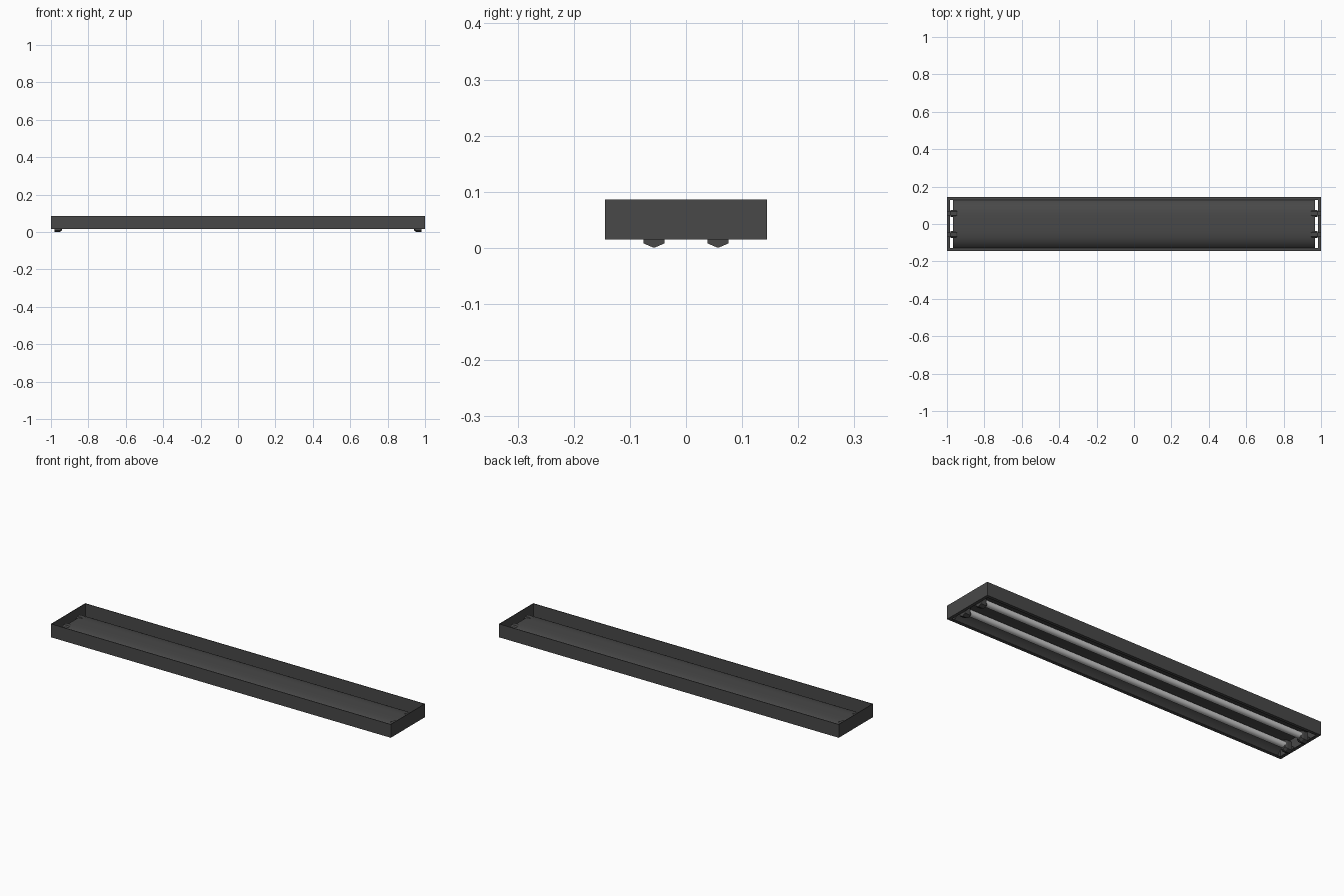
import bpy, bmesh, math

if "Cube" in bpy.data.objects:
    bpy.data.objects.remove(bpy.data.objects["Cube"])

L, W = 1.0, 0.144          # half length, half width
Z0, Z1 = 0.015, 0.086      # housing bottom and top
T, LIP = 0.003, 0.016      # sheet thickness, bottom lip width

dark = bpy.data.materials.new("dark_metal")
dark.diffuse_color = (0.065, 0.065, 0.065, 1)
dark.use_nodes = True
dark.node_tree.nodes["Principled BSDF"].inputs["Base Color"].default_value = dark.diffuse_color


def make(name, verts, faces, mat=None, smooth=None):
    me = bpy.data.meshes.new(name)
    me.from_pydata(verts, [], faces)
    bm = bmesh.new()
    bm.from_mesh(me)
    bmesh.ops.recalc_face_normals(bm, faces=bm.faces)
    bm.to_mesh(me)
    bm.free()
    ob = bpy.data.objects.new(name, me)
    bpy.context.collection.objects.link(ob)
    if mat:
        me.materials.append(mat)
    if smooth:
        bpy.ops.object.select_all(action='DESELECT')
        ob.select_set(True)
        bpy.context.view_layer.objects.active = ob
        bpy.ops.object.shade_smooth_by_angle(angle=math.radians(smooth))
    return ob


def loft(name, sections, closed=False, mat=dark, smooth=None):
    """Skin a list of closed rings; cap the ends or join them in a loop."""
    n, m = len(sections[0]), len(sections)
    verts = [p for s in sections for p in s]
    faces = []
    for i in range(m if closed else m - 1):
        a, b = i * n, ((i + 1) % m) * n
        faces += [(a + j, a + (j + 1) % n, b + (j + 1) % n, b + j) for j in range(n)]
    if not closed:
        faces += [tuple(range(n)), tuple(range((m - 1) * n, m * n))]
    return make(name, verts, faces, mat, smooth)


# Housing: L-shaped section (thin wall with inward bottom lip) swept round the rectangle
section = [(0, Z0), (0, Z1), (T, Z1), (T, Z0 + T), (LIP, Z0 + T), (LIP, Z0)]
loft("housing_frame",
     [[(sx * (L - d), sy * (W - d), z) for d, z in section]
      for sx, sy in ((-1, -1), (1, -1), (1, 1), (-1, 1))], closed=True)

# Reflector: arched sheet, open below, running the length of the housing
half, N, th = W - LIP + 0.001, 24, 0.002


def arch(drop):
    pts = []
    for i in range(N + 1):
        t = -math.cos(math.pi * i / N)
        pts.append((t * (half - drop), Z0 + 0.001 + (0.041 - drop) * (1 - abs(t) ** 4)))
    return pts


ring = arch(0) + arch(th)[::-1]
loft("reflector", [[(x, y, z) for y, z in ring] for x in (-0.968, 0.968)], smooth=35)

# Lamp tubes and their end sockets
socket = [(-0.019, 0.008), (0, 0), (0.019, 0.008), (0.019, 0.048),
          (0.011, 0.060), (-0.011, 0.060), (-0.019, 0.048)]
R, ZC = 0.0165, 0.033
for y, side in ((-0.057, "front"), (0.057, "back")):
    circle = [(y + R * math.cos(k * math.tau / 20), ZC + R * math.sin(k * math.tau / 20))
              for k in range(20)]
    loft(side + "_tube", [[(x, a, b) for a, b in circle] for x in (-0.948, 0.948)],
         mat=None, smooth=40)
    for s, end in ((-1, "left"), (1, "right")):
        rings = []
        for x, k in ((0.940, 0.75), (0.953, 1.0), (0.980, 1.0)):
            rings.append([(s * x, y + a * k, ZC + (b - ZC) * k) for a, b in socket])
        loft(f"{side}_{end}_socket", rings)
        # foot joining the socket to the end wall
        foot = [(-0.012, 0.018), (0.012, 0.018), (0.012, 0.034), (-0.012, 0.034)]
        loft(f"{side}_{end}_socket_foot",
             [[(s * x, y + a, b) for a, b in foot] for x in (0.978, 0.998)])
